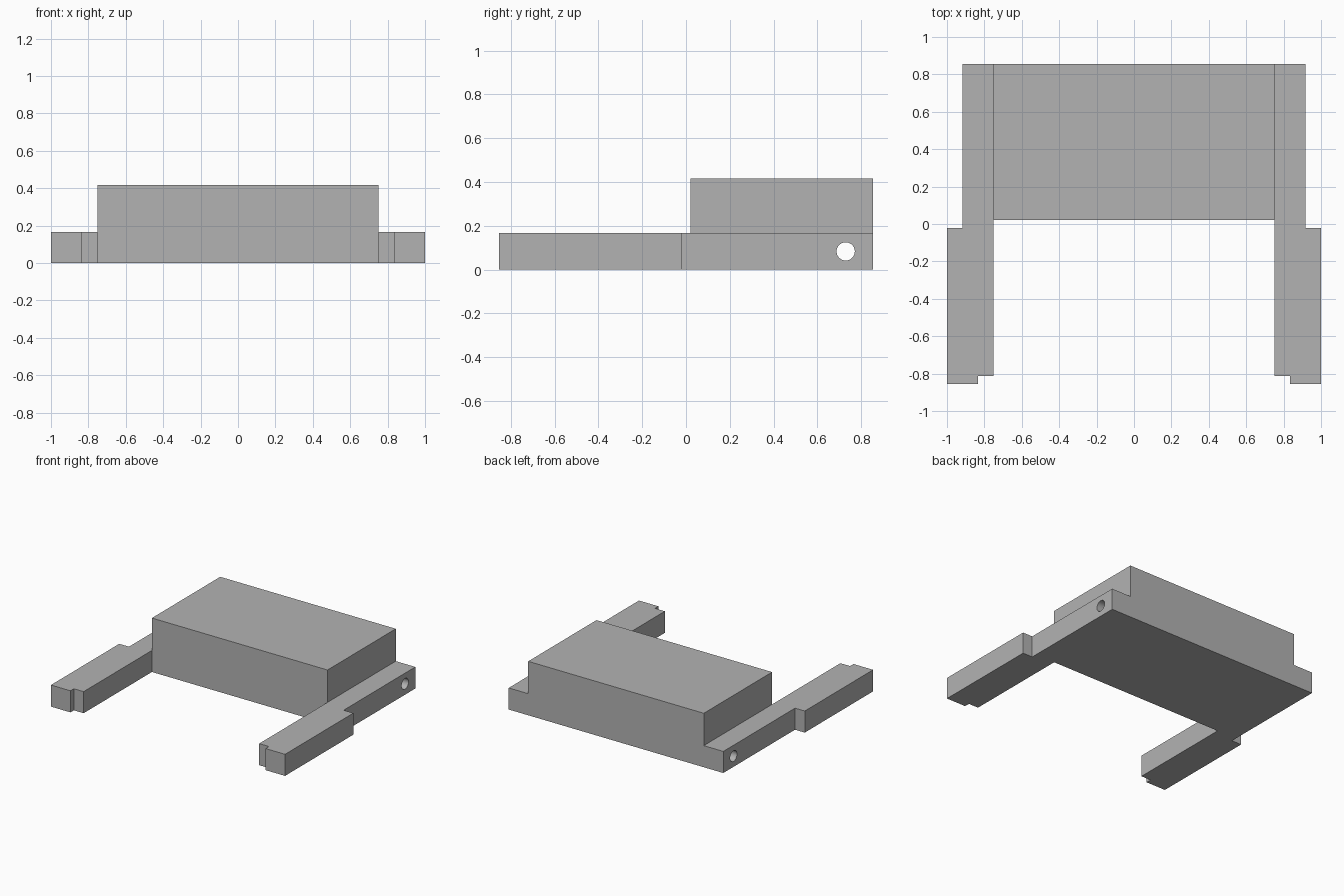
import bpy
import bmesh

if "Cube" in bpy.data.objects:
    bpy.data.objects.remove(bpy.data.objects["Cube"], do_unlink=True)

U = 1 / 12          # design module
BACK = 10.25 * U    # rear plane of the model

grey = bpy.data.materials.new("plain_grey")
grey.use_nodes = True
colour = (0.45, 0.45, 0.45, 1)
grey.diffuse_color = colour
grey.node_tree.nodes["Principled BSDF"].inputs["Base Color"].default_value = colour


def prism(name, outline, height):
    """Extrude a plan outline upwards from the ground."""
    bm = bmesh.new()
    base = bm.faces.new([bm.verts.new((x, y, 0)) for x, y in outline])
    top = bmesh.ops.extrude_face_region(bm, geom=[base])["geom"]
    bmesh.ops.translate(bm, vec=(0, 0, height),
                        verts=[v for v in top if isinstance(v, bmesh.types.BMVert)])
    bmesh.ops.recalc_face_normals(bm, faces=bm.faces)
    mesh = bpy.data.meshes.new(name)
    bm.to_mesh(mesh)
    bm.free()
    mesh.materials.append(grey)
    obj = bpy.data.objects.new(name, mesh)
    bpy.context.collection.objects.link(obj)
    return obj


# Main block
w = 9 * U
front = BACK - 10 * U
parts = [prism("main_block", [(-w, front), (w, front), (w, BACK), (-w, BACK)], 5 * U)]

# Stepped side arms, mirrored
inner_tip, outer_tip, step = BACK - 20 * U, -BACK, -0.25 * U
arm = [(9, inner_tip), (10, inner_tip), (10, outer_tip), (12, outer_tip),
       (12, step), (11, step), (11, BACK), (9, BACK)]
for side, name in ((1, "left_arm"), (-1, "right_arm")):
    parts.append(prism(name, [(side * x * U, y) for x, y in arm], 2 * U))

# Axle hole running across the whole width
bpy.ops.mesh.primitive_cylinder_add(vertices=32, radius=U / 2, depth=3,
                                    location=(0, BACK - 1.5 * U, U),
                                    rotation=(0, 1.5707963, 0))
cutter = bpy.context.object
cutter.name = "axle_hole_cutter"
cutter.hide_render = True
cutter.data.materials.append(grey)

for obj in parts:
    bpy.ops.object.select_all(action="DESELECT")
    bpy.context.view_layer.objects.active = obj
    obj.select_set(True)
    hole = obj.modifiers.new("axle_hole", "BOOLEAN")
    hole.operation = "DIFFERENCE"
    hole.solver = "EXACT"
    hole.object = cutter
    bpy.ops.object.modifier_apply(modifier=hole.name)
    bpy.ops.object.shade_smooth_by_angle()

bpy.data.objects.remove(cutter, do_unlink=True)
